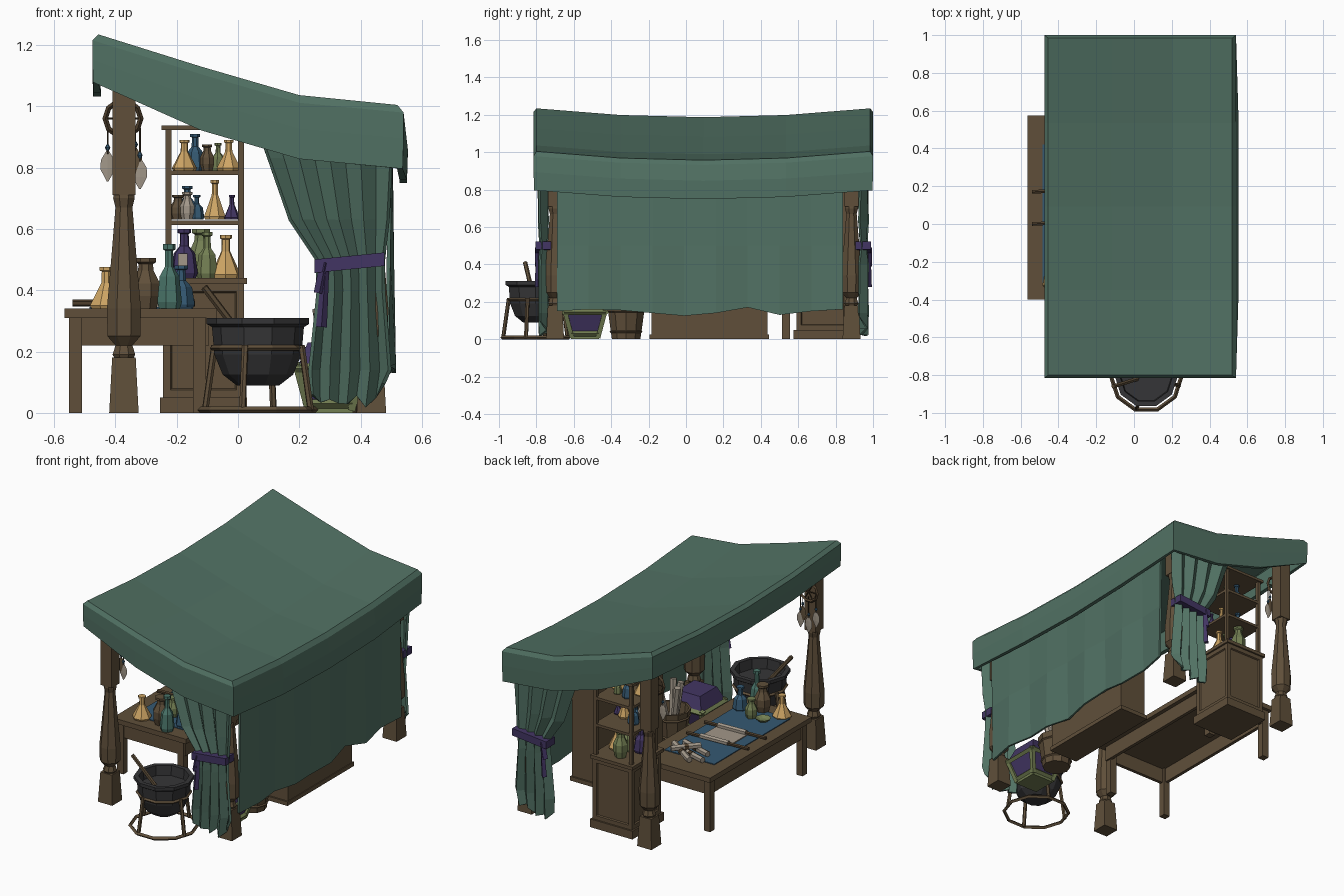
import bpy, bmesh, math, random
from mathutils import Vector, Matrix

if "Cube" in bpy.data.objects:
    bpy.data.objects.remove(bpy.data.objects["Cube"])
random.seed(4)

def mat(name, r, g, b):
    m = bpy.data.materials.new(name)
    m.diffuse_color = (r, g, b, 1)
    m.use_nodes = True
    m.node_tree.nodes["Principled BSDF"].inputs["Base Color"].default_value = m.diffuse_color
    return m

GREEN = mat("canvas green", .082, .165, .125)
WOOD = mat("brown wood", .115, .078, .042)
IRON = mat("dark iron", .036, .036, .038)
AMBER = mat("amber glass", .62, .38, .13)
BLUE = mat("blue cloth and glass", .035, .10, .17)
PURPLE = mat("purple", .055, .036, .125)
OLIVE = mat("olive", .17, .21, .085)
PAPER = mat("parchment", .36, .31, .25)
DARK = mat("dark brown", .075, .048, .025)
TEAL = mat("teal glass", .07, .18, .145)

def finish(name, bm, m):
    bmesh.ops.recalc_face_normals(bm, faces=bm.faces[:])
    me = bpy.data.meshes.new(name)
    bm.to_mesh(me); bm.free()
    me.materials.append(m)
    o = bpy.data.objects.new(name, me)
    bpy.context.collection.objects.link(o)
    return o

def box(name, m, x0, x1, y0, y1, z0, z1, top=1.0, panel=0):
    bm = bmesh.new()
    bmesh.ops.create_cube(bm, size=1)
    cx, cy = (x0 + x1) / 2, (y0 + y1) / 2
    for v in bm.verts:
        s = top if v.co.z > 0 else 1
        v.co = (cx + v.co.x * (x1 - x0) * s, cy + v.co.y * (y1 - y0) * s, z1 if v.co.z > 0 else z0)
    if panel:  # recessed side panels
        sides = [f for f in bm.faces if abs(f.normal.z) < .5]
        bmesh.ops.inset_individual(bm, faces=sides, thickness=panel, depth=0)
        bmesh.ops.inset_individual(bm, faces=sides, thickness=.006, depth=-.008)
    return finish(name, bm, m)

def lathe(name, m, profile, loc, n=8, rot=0.0):
    bm = bmesh.new()
    rings = [[bm.verts.new((loc[0] + r * math.cos(rot + math.tau * i / n),
                            loc[1] + r * math.sin(rot + math.tau * i / n), loc[2] + z)) for i in range(n)]
             for r, z in profile]
    for a, b in zip(rings, rings[1:]):
        for i in range(n):
            bm.faces.new((a[i], a[(i + 1) % n], b[(i + 1) % n], b[i]))
    bm.faces.new(rings[0]); bm.faces.new(rings[-1])
    return finish(name, bm, m)

def rod(name, m, a, b, r, n=6, r2=None):
    a, b = Vector(a), Vector(b)
    bm = bmesh.new()
    M = Matrix.Translation((a + b) / 2) @ (b - a).to_track_quat('Z', 'Y').to_matrix().to_4x4()
    bmesh.ops.create_cone(bm, cap_ends=True, segments=n, radius1=r, radius2=r if r2 is None else r2,
                          depth=(b - a).length, matrix=M)
    return finish(name, bm, m)

def ring(name, m, loc, R, r, rot=(0, 0, 0), n=10):
    bpy.ops.mesh.primitive_torus_add(location=loc, rotation=rot, major_segments=n, minor_segments=4,
                                     major_radius=R, minor_radius=r)
    o = bpy.context.object
    o.name = name
    o.data.materials.append(m)

def sheet(name, m, rows, thick):
    bm = bmesh.new()
    g = [[bm.verts.new(p) for p in row] for row in rows]
    for a, b in zip(g, g[1:]):
        for i in range(len(a) - 1):
            bm.faces.new((a[i], a[i + 1], b[i + 1], b[i]))
    o = finish(name, bm, m)
    s = o.modifiers.new("thickness", 'SOLIDIFY')
    s.thickness, s.offset = thick, 0
    return o

# --- Canopy: sagging roof with a valance all around
YC = .0925
PROF = [(-.455, 1.235), (-.12, 1.13), (.2, 1.037), (.52, 1.005)]
def roof(x, y):
    for (a, za), (b, zb) in zip(PROF, PROF[1:]):
        if x <= b:
            z = za + (zb - za) * (x - a) / (b - a)
            break
    return z - .048 * (1 - min(1, abs(y - YC) / .9) ** 2)

bm = bmesh.new()
ys = [-.80, -.35, .0925, .535, .985]
grid = [[bm.verts.new((x, y, roof(x, y))) for y in ys] for x, _ in PROF]
for i in range(3):
    for j in range(4):
        bm.faces.new((grid[i][j], grid[i + 1][j], grid[i + 1][j + 1], grid[i][j + 1]))
edge = [grid[i][0] for i in range(4)] + grid[3][1:] + [grid[i][4] for i in (2, 1, 0)] + grid[0][3:0:-1]
prev = edge
for out, drop in ((.015, .025), (.015, .11), (.012, .208)):
    cur = []
    for v in edge:
        x, y, z = v.co
        dx = -1 if x < -.4 else 1 if x > .5 else 0
        dy = -1 if y < -.79 else 1 if y > .98 else 0
        belly = .014 if dx > 0 and not dy and drop > .1 else 0
        cur.append(bm.verts.new((x + dx * (out + .005 + belly), y + dy * out, z - drop * (.75 if dx < 0 else 1))))
    for k in range(len(edge)):
        q = (k + 1) % len(edge)
        bm.faces.new((prev[k], prev[q], cur[q], cur[k]))
    prev = cur
canopy = finish("canopy", bm, GREEN)
s = canopy.modifiers.new("thickness", 'SOLIDIFY')
s.thickness, s.offset = .025, -1

# --- Turned corner posts
for x, top in ((-.372, 1.17), (.435, .95)):
    for y in (-.70, .885):
        box("post_foot", WOOD, x - .048, x + .048, y - .048, y + .048, 0, .18, .8)
        lathe("post_spindle", WOOD, [(.028, .17), (.04, .19), (.03, .22), (.058, .25), (.06, .34), (.045, .5),
                                     (.03, .67), (.038, .70), (.034, .73)], (x, y, 0), 8, math.pi / 8)
        box("post_block", WOOD, x - .037, x + .037, y - .037, y + .037, .71, top)

# --- Tied side curtains, front and back
ROWS = [(.97, .05, .5), (.83, .10, .5), (.63, .17, .49), (.50, .257, .475), (.40, .262, .475),
        (.14, .235, .495), (.03, .24, .475)]
for s in (-1, 1):
    y = YC + s * .855
    rows = []
    for z, xl, xr in ROWS:
        amp = .016 if .45 < z < .55 else .024
        row = []
        for i in range(9):
            zz = z + (random.uniform(-.015, .03) + (.07 if i > 7 else 0) if z < .1 else 0)
            row.append((xl + (xr - xl) * i / 8, y + amp * (1 if i % 2 else -1) * random.uniform(.6, 1), zz))
        rows.append(row)
    sheet("side_curtain", GREEN, rows, .014)
    tie = box("curtain_tie", PURPLE, .25, .478, y - .042, y + .042, .468, .512)
    for v in tie.data.vertices:
        v.co.z += (v.co.x - .365) * .1
    rod("tie_tail", PURPLE, (.285, y + s * .028, .49), (.265, y + s * .028, .39), .018, 4)
    rod("tie_tail", PURPLE, (.285, y + s * .028, .46), (.272, y + s * .028, .28), .012, 4, .018)

# --- Back cloth wall
BOT = [.15, .16, .155, .14, .125, .14, .17, .13, .15, .16]
sheet("back_cloth", GREEN, [[(.497 + (.012 if i % 2 else -.012) * (1 - z), -.69 + i * 1.53 / 9, b if z == 0 else z)
      for i, b in enumerate(BOT)] for z in (.9, .5, 0)], .012)

# --- Work table
TX0, TX1, TY0, TY1 = -.565, -.07, -.40, .575
box("table_top", WOOD, TX0, TX1, TY0, TY1, .31, .34)
for y in (TY0 + .03, TY1 - .05):
    box("table_apron_end", WOOD, TX0 + .03, TX1 - .03, y, y + .02, .22, .31)
for x in (TX0 + .025, TX1 - .045):
    box("table_apron_side", WOOD, x, x + .02, TY0 + .03, TY1 - .03, .22, .31)
for x in (-.53, -.125):
    for y in (-.355, .535):
        box("table_leg", WOOD, x - .021, x + .021, y - .021, y + .021, 0, .31)

# --- Cloth, open scroll and rolled scrolls on the table
box("table_runner", BLUE, -.485, -.15, -.31, .42, .34, .345)
box("open_scroll", PAPER, -.42, -.22, .0, .17, .346, .352)
for y in (0, .17):
    rod("scroll_rod", DARK, (-.54, y, .358), (-.14, y + .02, .358), .011)
    rod("scroll_roll", PAPER, (-.41, y + .006, .36), (-.23, y + .014, .36), .016)
for a, b in (((-.40, .36, .36), (-.20, .30, .36)), ((-.42, .44, .36), (-.22, .38, .36)),
             ((-.36, .48, .36), (-.18, .37, .375)), ((-.33, .33, .385), (-.22, .46, .385))):
    rod("rolled_scroll", PAPER, a, b, .018)
    rod("scroll_band", DARK, Vector(a).lerp(Vector(b), .42), Vector(a).lerp(Vector(b), .55), .02)
lathe("small_bowl", OLIVE, [(.025, 0), (.045, .02), (.04, .02), (.02, .008)], (-.38, -.2, .342))

# --- Bottles: cone flasks, shouldered bottles, round jugs
SHAPES = {"flask": [(.9, 0), (1, .08), (.3, .62), (.27, .9), (.4, .92), (.4, 1)],
          "bottle": [(.85, 0), (1, .1), (.8, .5), (.35, .65), (.32, .9), (.5, .92), (.5, 1)],
          "jug": [(.75, 0), (1, .25), (1, .5), (.55, .75), (.5, .88), (.72, .92), (.72, 1)]}
def bottle(kind, m, x, y, z, r, h):
    lathe(kind, m, [(a * r, b * h) for a, b in SHAPES[kind]], (x, y, z), 7, x * 40)

for b in (("flask", AMBER, -.43, -.31, .34, .055, .135), ("jug", WOOD, -.30, -.31, .34, .048, .165),
          ("bottle", TEAL, -.225, -.36, .34, .042, .21), ("bottle", BLUE, -.185, -.26, .34, .045, .14),
          ("jug", OLIVE, -.30, -.20, .34, .035, .12),
          ("bottle", PURPLE, -.175, .68, .44, .045, .16), ("jug", OLIVE, -.12, .80, .44, .042, .16),
          ("flask", AMBER, -.04, .72, .44, .05, .14), ("bottle", OLIVE, -.10, .71, .44, .036, .15),
          ("jug", WOOD, -.195, .68, .63, .028, .08), ("bottle", BLUE, -.165, .74, .63, .035, .11),
          ("jug", PAPER, -.165, .66, .63, .024, .09),
          ("bottle", BLUE, -.135, .67, .63, .025, .08), ("flask", AMBER, -.075, .70, .63, .036, .13),
          ("flask", PURPLE, -.02, .68, .63, .027, .08),
          ("flask", AMBER, -.175, .68, .79, .042, .1), ("bottle", BLUE, -.14, .76, .79, .033, .12),
          ("jug", WOOD, -.10, .69, .79, .024, .085), ("bottle", OLIVE, -.065, .75, .79, .024, .09),
          ("flask", AMBER, -.03, .69, .79, .04, .1)):
    bottle(*b)
box("bottle_label", PAPER, -.195, -.165, .632, .64, .48, .52)

# --- Cabinet with shelf rack
box("cabinet_base", WOOD, -.255, .03, .575, .88, 0, .05)
box("cabinet_body", WOOD, -.245, .02, .59, .87, .05, .42, panel=.035)
box("cabinet_top", WOOD, -.255, .03, .575, .88, .42, .44)
for x in (-.227, .01):
    for y in (.62, .85):
        box("rack_post", WOOD, x - .01, x + .01, y - .01, y + .01, .44, .925)
for z in (.612, .775):
    box("rack_shelf", WOOD, -.235, .018, .61, .86, z, z + .016)
box("rack_top", WOOD, -.25, .032, .60, .87, .922, .938)

# --- Tall cupboard against the back cloth
box("cupboard_plinth", WOOD, .275, .47, -.195, .445, 0, .025)
box("cupboard_body", WOOD, .285, .465, -.185, .435, .025, .62)
box("cupboard_top", WOOD, .275, .47, -.19, .44, .62, .645)

# --- Scroll bucket
lathe("bucket", WOOD, [(.08, 0), (.108, .19), (.095, .19), (.085, .1)], (.32, -.32, 0), 10)
for z, r in ((.04, .087), (.15, .103)):
    ring("bucket_hoop", WOOD, (.32, -.32, z), r, .006)
for dx, dy in ((-.04, .02), (.02, -.04), (.04, .03), (-.02, -.03)):
    rod("bucket_scroll", PAPER, (.32 + dx * .5, -.32 + dy * .5, .1), (.32 + dx * 1.5, -.32 + dy * 1.5, .34), .02)

# --- Tapered purple chest with olive frame
CX, CY = .30, -.54
box("chest_foot", OLIVE, CX - .075, CX + .075, CY - .075, CY + .075, 0, .025)
box("chest_body", PURPLE, CX - .07, CX + .07, CY - .07, CY + .07, .02, .15, 1.55)
for sx in (-1, 1):
    for sy in (-1, 1):
        rod("chest_corner", OLIVE, (CX + sx * .07, CY + sy * .07, .01), (CX + sx * .11, CY + sy * .11, .16), .017, 4)
for z, e in ((.03, .074), (.145, .112)):
    for s in (-1, 1):
        rod("chest_rim", OLIVE, (CX - e, CY + s * e, z), (CX + e, CY + s * e, z), .016, 4)
        rod("chest_rim", OLIVE, (CX + s * e, CY - e, z), (CX + s * e, CY + e, z), .016, 4)
box("chest_lid", PURPLE, CX - .105, CX + .11, CY - .115, CY + .115, .15, .23, .7)

# --- Cauldron on its stand, with a stirring stick
C = (.065, -.805, 0)
lathe("cauldron", IRON, [(.07, .09), (.115, .125), (.142, .19), (.15, .28), (.167, .29), (.167, .31),
                         (.14, .31), (.135, .25)], C, 10)
ring("stand_upper_ring", WOOD, (C[0], C[1], .212), .148, .009)
ring("stand_base_ring", WOOD, (C[0], C[1], .01), .187, .011)
for k in range(4):
    a = math.tau * (k + .5) / 4 + .5
    rod("stand_leg", WOOD, (C[0] + .18 * math.cos(a), C[1] + .18 * math.sin(a), .005),
        (C[0] + .148 * math.cos(a), C[1] + .148 * math.sin(a), .22), .011)
rod("stirring_stick", WOOD, (.05, -.81, .2), (-.11, -.86, .41), .012)

# --- Hanging feather charms beside the two left posts
for cy in (-.645, .83):
    p = Vector((-.375, cy, .96))
    ring("charm_hoop", DARK, p, .058, .009, (math.pi / 2, 0, 0))
    for a in (0, math.pi / 3, 2 * math.pi / 3):
        d = Vector((math.cos(a), 0, math.sin(a))) * .056
        rod("charm_web", DARK, p - d, p + d, .003, 4)
    for x, z, m in ((-.425, .845, PAPER), (-.375, .80, PAPER), (-.335, .855, WOOD), (-.32, .82, PAPER)):
        rod("charm_string", DARK, (x, cy, .93), (x, cy, z), .003, 4)
        lathe("charm_bead", BLUE, [(.004, 0), (.009, .01), (.004, .02)], (x, cy, z + .01), 6)
        f = lathe("charm_feather", m, [(.003, -.09), (.024, -.05), (.022, -.02), (.004, .01)], (x, 0, z), 4)
        for v in f.data.vertices:
            v.co.y = v.co.y * .12 + cy
